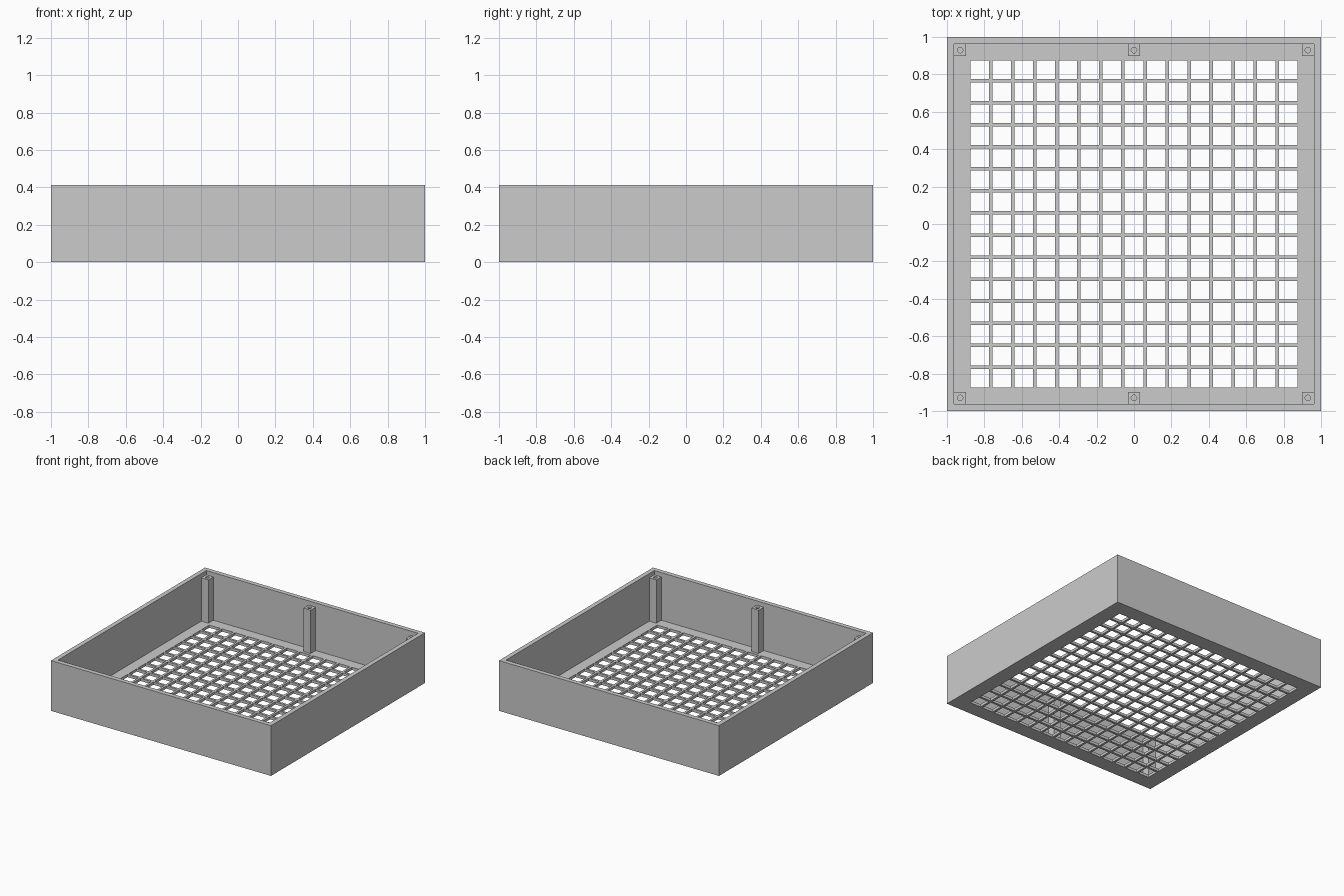
import bpy, bmesh
from math import sin, cos, tau, radians

cube = bpy.data.objects.get("Cube")
if cube:
    bpy.data.objects.remove(cube)

HEIGHT, FLOOR = 0.413, 0.022        # rim height, base thickness
INNER, OPEN = 0.9625, 0.875         # inside of the walls, edge of the grille
HOLES, BAR = 15, 0.0185             # openings per side, bar width
POST, POST_TOP, BORE = 0.0325, 0.378, 0.015

grey = bpy.data.materials.new("plain_grey")
grey.use_nodes = True
colour = (0.6, 0.6, 0.6, 1)
grey.diffuse_color = colour
grey.node_tree.nodes["Principled BSDF"].inputs["Base Color"].default_value = colour


def finish(name, bm):
    bmesh.ops.remove_doubles(bm, verts=bm.verts, dist=1e-5)
    bmesh.ops.recalc_face_normals(bm, faces=bm.faces)
    mesh = bpy.data.meshes.new(name)
    bm.to_mesh(mesh)
    bm.free()
    mesh.materials.append(grey)
    return mesh


def place(name, mesh, location=(0, 0, 0)):
    ob = bpy.data.objects.new(name, mesh)
    ob.location = location
    bpy.context.collection.objects.link(ob)
    return ob


# Tray: one solid on a lattice of wall, margin, opening and bar strips
pitch = (2 * OPEN + BAR) / HOLES
lines = [-1, -INNER]
for k in range(HOLES):
    start = -OPEN + k * pitch
    lines += [start, start + pitch - BAR]
lines += [INNER, 1]
last = len(lines) - 2


def level(i, j):
    """Height of the solid in lattice cell i, j."""
    if not (0 <= i <= last and 0 <= j <= last):
        return 0
    if i in (0, last) or j in (0, last):
        return HEIGHT
    is_gap = i % 2 == 0 and j % 2 == 0
    return 0 if is_gap else FLOOR


bm = bmesh.new()


def quad(*points):
    bm.faces.new([bm.verts.new(p) for p in points])


for i in range(last + 1):
    for j in range(last + 1):
        top = level(i, j)
        if not top:
            continue
        x0, x1, y0, y1 = lines[i], lines[i + 1], lines[j], lines[j + 1]
        corners = [(x0, y0), (x1, y0), (x1, y1), (x0, y1)]
        for z in (0, top):
            quad(*[(x, y, z) for x, y in corners])
        # Side faces wherever the neighbouring cell is lower
        for n, (di, dj) in enumerate([(0, -1), (1, 0), (0, 1), (-1, 0)]):
            low = level(i + di, j + dj)
            if low < top:
                a, b = corners[n], corners[(n + 1) % 4]
                quad((*a, low), (*b, low), (*b, top), (*a, top))
place("grille_tray", finish("grille_tray", bm))

# Screw post: square outside, round blind bore inside
SIDES = 24
bm = bmesh.new()


def ring(radius, z, square=False):
    verts = []
    for k in range(SIDES):
        c, s = cos(tau * k / SIDES), sin(tau * k / SIDES)
        r = radius / max(abs(c), abs(s)) if square else radius
        verts.append(bm.verts.new((r * c, r * s, z)))
    return verts


rings = [ring(POST, FLOOR, True), ring(POST, POST_TOP, True),
         ring(BORE, POST_TOP), ring(BORE, FLOOR)]
for a, b in zip(rings, rings[1:]):
    for k in range(SIDES):
        m = (k + 1) % SIDES
        bm.faces.new((a[k], a[m], b[m], b[k]))
bm.faces.new(rings[-1])
post_mesh = finish("screw_post", bm)

# Three posts along the front wall and three along the back wall
reach = INNER - POST
for side, sy in (("front", -1), ("back", 1)):
    for spot, sx in (("right", -1), ("middle", 0), ("left", 1)):
        post = place(f"{side}_{spot}_post", post_mesh, (sx * reach, sy * reach, 0))

# Smooth the round bore and keep the square edges sharp
bpy.ops.object.select_all(action="DESELECT")
post.select_set(True)
bpy.context.view_layer.objects.active = post
bpy.ops.object.shade_smooth_by_angle(angle=radians(30))
